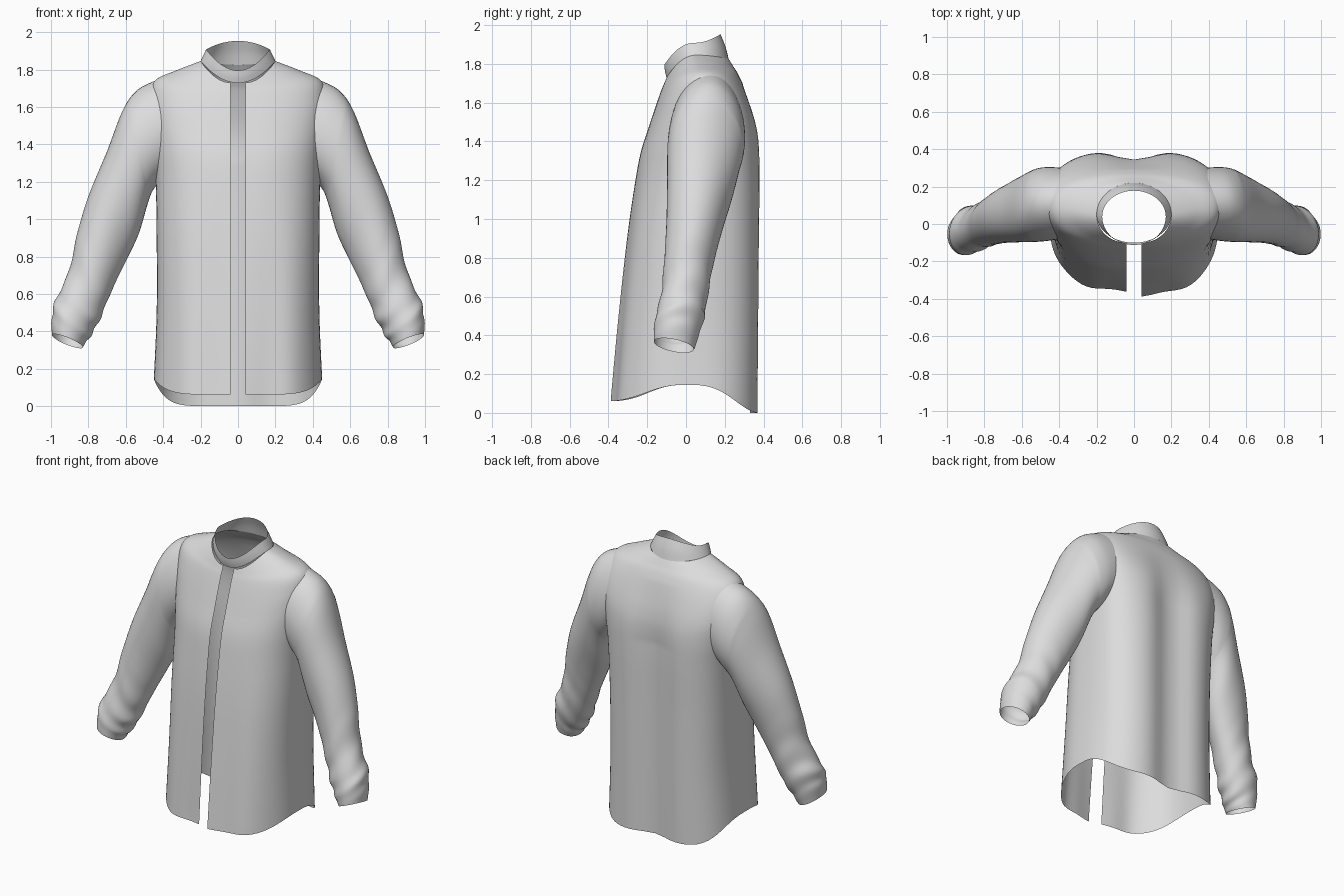
import bpy, bmesh, math
from math import sin, cos, pi, exp

if "Cube" in bpy.data.objects:
    bpy.data.objects.remove(bpy.data.objects["Cube"])

cloth = bpy.data.materials.new("light_grey_cloth")
cloth.diffuse_color = (0.72, 0.72, 0.72, 1)
cloth.use_nodes = True
cloth.node_tree.nodes["Principled BSDF"].inputs["Base Color"].default_value = cloth.diffuse_color


def spline(keys, u):
    """Catmull-Rom blend through a list of equal-length tuples."""
    i = min(int(u), len(keys) - 2)
    t = u - i
    k = [keys[min(max(i + j, 0), len(keys) - 1)] for j in (-1, 0, 1, 2)]
    return [0.5 * (2 * b + (c - a) * t + (2 * a - 5 * b + 4 * c - d) * t * t
                   + (3 * b - a - 3 * c + d) * t ** 3) for a, b, c, d in zip(*k)]


def clamp(v):
    return max(0, min(1, v))


def add_grid(bm, rows, closed=False):
    vs = [[bm.verts.new(p) for p in row] for row in rows]
    n = len(rows[0])
    for r0, r1 in zip(vs, vs[1:]):
        for j in range(n if closed else n - 1):
            k = (j + 1) % n
            bm.faces.new((r0[j], r0[k], r1[k], r1[j]))


def finish(bm, name):
    bmesh.ops.remove_doubles(bm, verts=bm.verts[:], dist=0.0005)
    bmesh.ops.recalc_face_normals(bm, faces=bm.faces[:])
    me = bpy.data.meshes.new(name)
    bm.to_mesh(me)
    bm.free()
    me.materials.append(cloth)
    for p in me.polygons:
        p.use_smooth = True
    ob = bpy.data.objects.new(name, me)
    bpy.context.collection.objects.link(ob)
    return ob


def ring_point(r, a, side, gap):
    """Half ring from front (a=0) to back (a=pi); the ring rises at its side."""
    w, ys, zs, yf, zf, yb, zb, n, p = r
    s, c = max(sin(a), 0.0), cos(a)
    if s < 1e-6:
        s = 0.0
    g = gap if c > 0 else 0
    if c < 0:
        n += 1.5 * max(0, n - 2)    # the back is squarer than the front
    x = g + (w - g) * s ** (2 / n)
    ye, ze = (yf, zf) if c > 0 else (yb, zb)
    y = ys + (ye - ys) * abs(c) ** (2 / n)
    z = zs + (ze - zs) * (1 - s ** p)
    return [side * x, y, z]


# Shirt body: half width, side y/z, front y/z, back y/z, squareness, rise
BODY = [(.45, 0, .145, -.370, .062, .385, 0, 2.4, 5),
        (.435, 0, .5, -.340, .45, .39, .45, 2.4, 2.5),
        (.435, .02, .9, -.300, .88, .393, .88, 2.4, 2),
        (.44, .06, 1.2, -.262, 1.18, .395, 1.2, 2.4, 2),
        (.455, .09, 1.38, -.234, 1.34, .388, 1.38, 2.4, 2),
        (.47, .10, 1.52, -.19, 1.48, .365, 1.5, 2.4, 2),
        (.475, .10, 1.64, -.15, 1.6, .32, 1.63, 2.3, 2),
        (.445, .09, 1.74, -.125, 1.67, .275, 1.735, 2.1, 2),
        (.33, .07, 1.795, -.11, 1.705, .245, 1.785, 2, 2),
        (.2, .05, 1.845, -.10, 1.73, .22, 1.825, 2, 2)]


def body_point(u, a, side):
    p = ring_point(spline(BODY, u), a, side, .04)
    low = clamp((1.7 - p[2]) / 0.4)
    hang = clamp((1.3 - p[2]) / 1.2)
    c = cos(a)
    if c < 0:   # hollow down the middle of the back
        p[1] -= low * .055 * exp(-(p[0] / .13) ** 2)
    else:       # hanging folds; the right panel swings further forward
        p[1] += hang * c * (.009 * sin(p[0] * 22 + 4.3) - .010 * side)
    return p


bm = bmesh.new()
for side in (1, -1):
    add_grid(bm, [[body_point(i / 8, pi * j / 40, side) for j in range(41)]
                  for i in range(73)])
# Armholes
holes = []
for f in bm.faces:
    c = f.calc_center_median()
    if abs(c.x) > .38 and ((c.y - .1) / .165) ** 2 + ((c.z - 1.46) / .225) ** 2 < 1:
        holes.append(f)
bmesh.ops.delete(bm, geom=holes, context='FACES')
finish(bm, "shirt_body")

# Stand collar
COLLAR = [(.2, .05, 1.845, -.10, 1.728, .22, 1.825, 2, 2),
          (.186, .045, 1.875, -.108, 1.76, .203, 1.89, 2, 2),
          (.17, .04, 1.908, -.112, 1.795, .178, 1.953, 2, 2)]
bm = bmesh.new()
for side in (1, -1):
    add_grid(bm, [[ring_point(spline(COLLAR, i / 4), pi * j / 32, side, 0)
                   for j in range(33)] for i in range(9)])
finish(bm, "stand_collar")

# Sleeve: outer x/z, inner x/z, front y, back y, tilt of the section
SLEEVE = [(.42, 1.75, .41, 1.21, -.07, .295, 0),
          (.535, 1.69, .455, 1.15, -.09, .305, 0),
          (.615, 1.58, .485, 1.07, -.10, .28, 0),
          (.70, 1.37, .53, .93, -.10, .24, 0),
          (.80, 1.13, .59, .80, -.10, .19, 0),
          (.86, .92, .655, .66, -.11, .145, 0),
          (.90, .73, .71, .53, -.125, .115, 0),
          (.965, .59, .755, .43, -.15, .095, .005),
          (.995, .49, .80, .36, -.165, .065, .015),
          (.995, .38, .83, .315, -.165, .04, .02)]


def sleeve_point(u, a, side, grow=1.0):
    xo, zo, xi, zi, yf, yb, tilt = spline(SLEEVE, u)
    # irregular creases gather toward the cuff, long soft folds above
    k = clamp((u - 4.5) / 2) * clamp((8.8 - u) * 1.2)
    m = clamp(u / 2) * clamp((7 - u) / 2)
    r = grow * (1 + .03 * k * sin(u * 5.2 + 2.2 * sin(a + .5)) * (1 + .6 * sin(2 * a + u))
                + .02 * m * sin(3 * a + u * 1.3))
    c, s = cos(a) * r, sin(a) * r
    x = (xo + xi) / 2 + c * (xo - xi) / 2
    z = (zo + zi) / 2 + c * (zo - zi) / 2 - tilt * s
    y = (yf + yb) / 2 + s * (yb - yf) / 2
    x -= .08 * sin(a) ** 2 * max(0, 1 - u / 1.6)   # wrap onto the armhole
    return (side * x, y, z)


for side, label in ((1, "right"), (-1, "left")):
    bm = bmesh.new()
    add_grid(bm, [[sleeve_point(i / 10, 2 * pi * j / 48, side) for j in range(48)]
                  for i in range(91)], closed=True)
    finish(bm, label + "_sleeve")
    # Overlapping cuff placket on the back of the wrist
    bm = bmesh.new()
    add_grid(bm, [[sleeve_point(7.1 + .1 * i, .95 + .08 * j, side, 1.03)
                   for j in range(9)] for i in range(20)])
    finish(bm, label + "_cuff_placket")
